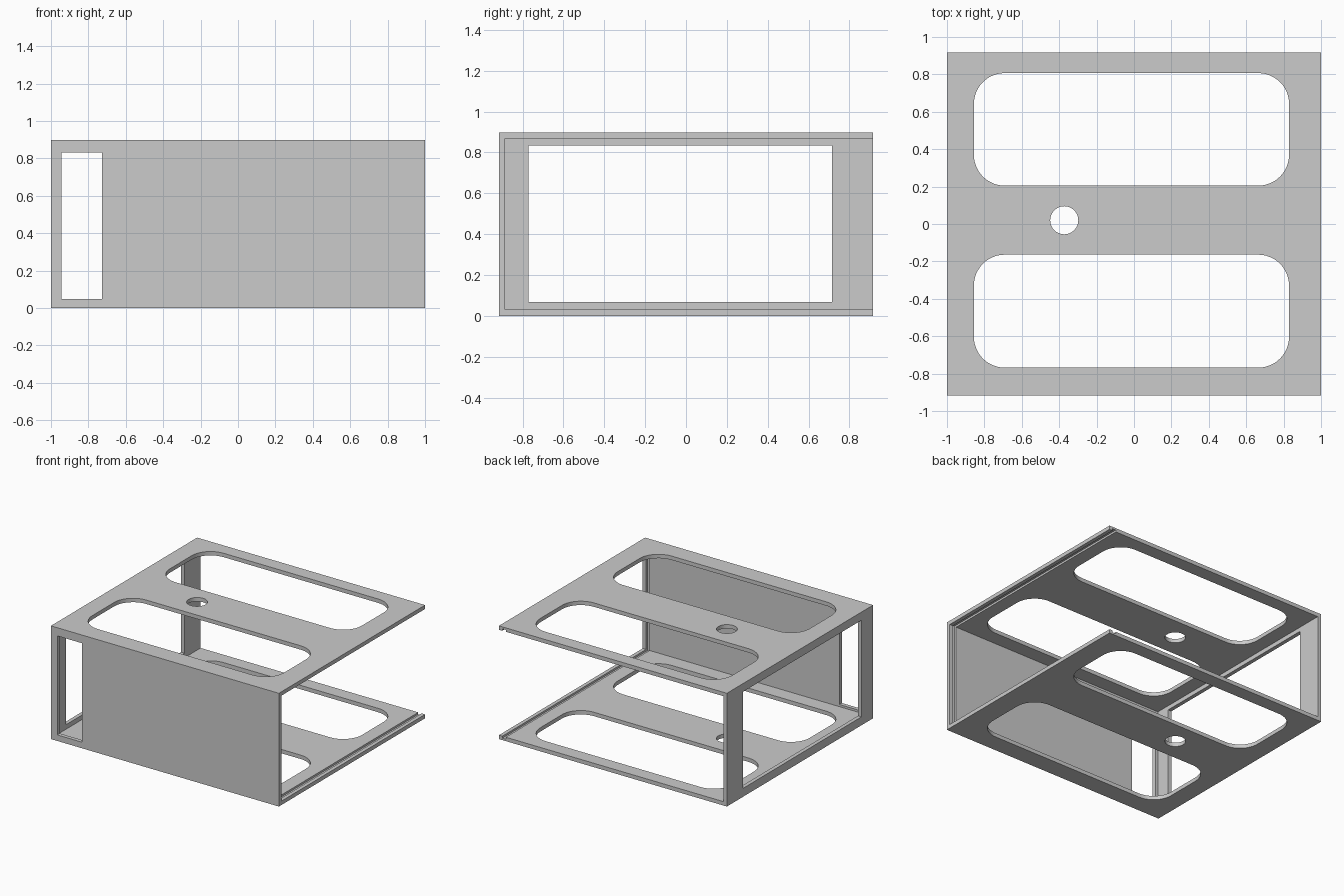
import bpy
import bmesh
from math import cos, sin, pi

if "Cube" in bpy.data.objects:
    bpy.data.objects.remove(bpy.data.objects["Cube"], do_unlink=True)

HALF_Y, HEIGHT, WALL = 0.916, 0.898, 0.031

grey = bpy.data.materials.new("plain grey")
grey.use_nodes = True
grey.diffuse_color = (0.6, 0.6, 0.6, 1)
grey.node_tree.nodes["Principled BSDF"].inputs["Base Color"].default_value = (0.6, 0.6, 0.6, 1)


def prism(name, outline, z0, z1):
    """Extrude a flat outline from z0 up to z1."""
    bm = bmesh.new()
    base = bm.faces.new([bm.verts.new((x, y, z0)) for x, y in outline])
    top = bmesh.ops.extrude_face_region(bm, geom=[base])["geom"]
    bmesh.ops.translate(bm, vec=(0, 0, z1 - z0),
                        verts=[v for v in top if isinstance(v, bmesh.types.BMVert)])
    bmesh.ops.recalc_face_normals(bm, faces=bm.faces)
    mesh = bpy.data.meshes.new(name)
    bm.to_mesh(mesh)
    bm.free()
    mesh.materials.append(grey)
    obj = bpy.data.objects.new(name, mesh)
    bpy.context.collection.objects.link(obj)
    return obj


def box(name, x0, x1, y0, y1, z0, z1):
    return prism(name, [(x0, y0), (x1, y0), (x1, y1), (x0, y1)], z0, z1)


def rounded(x0, x1, y0, y1, r, steps=12):
    """Rounded rectangle outline, counter-clockwise."""
    corners = [(x1 - r, y1 - r), (x0 + r, y1 - r), (x0 + r, y0 + r), (x1 - r, y0 + r)]
    return [(cx + r * cos((q + i / steps) * pi / 2), cy + r * sin((q + i / steps) * pi / 2))
            for q, (cx, cy) in enumerate(corners) for i in range(steps + 1)]


def cut(target, cutter):
    cutter.hide_render = True
    mod = target.modifiers.new("cut", "BOOLEAN")
    mod.operation = "DIFFERENCE"
    mod.solver = "EXACT"
    mod.object = cutter
    bpy.context.view_layer.objects.active = target
    bpy.ops.object.modifier_apply(modifier=mod.name)
    bpy.data.objects.remove(cutter, do_unlink=True)


# Outer body
shell = box("case_shell", -1, 1, -HALF_Y, HALF_Y, 0, HEIGHT)

# Cavity, open at the back and the +x side
cut(shell, box("cavity", -1 + WALL, 1.2, -HALF_Y + WALL, 1.2, WALL, HEIGHT - WALL))

# Slide-in panel groove running round the open +x side
cut(shell, box("panel_groove", 0.94, 0.97, -HALF_Y + WALL / 2, 1.2, WALL / 2, HEIGHT - WALL / 2))

# Side window and tall front slot
cut(shell, box("side_window", -1.1, -0.9, -0.771, 0.714, 0.067, 0.833))
cut(shell, box("front_slot", -0.944, -0.726, -1.1, -0.8, 0.048, 0.833))

# Two large rounded openings through both plates
for y0, y1 in ((-0.768, -0.164), (0.205, 0.807)):
    cut(shell, prism("plate_opening", rounded(-0.856, 0.829, y0, y1, 0.165), -0.1, 1.1))

# Round cable hole through both plates
circle = [(-0.373 + 0.075 * cos(a * pi / 24), 0.02 + 0.075 * sin(a * pi / 24)) for a in range(48)]
cut(shell, prism("cable_hole", circle, -0.1, 1.1))

# Smooth the curved cut walls, keep edges sharp
bpy.ops.object.select_all(action="DESELECT")
shell.select_set(True)
bpy.context.view_layer.objects.active = shell
bpy.ops.object.shade_smooth_by_angle()
